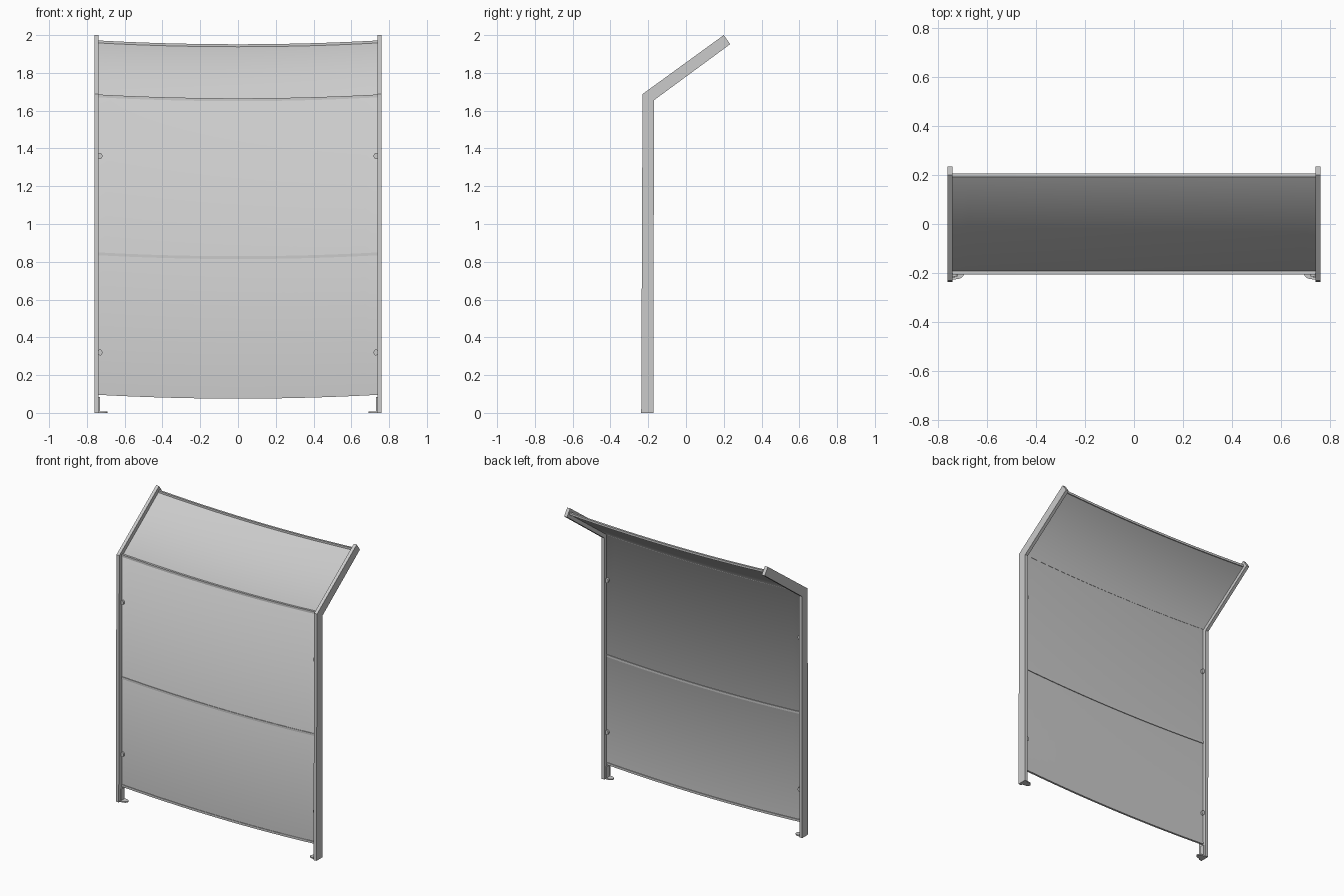
import bpy, bmesh, math
from mathutils import Vector

cube = bpy.data.objects.get("Cube")
if cube:
    bpy.data.objects.remove(cube, do_unlink=True)

grey = bpy.data.materials.new("light_grey")
grey.use_nodes = True
COLOUR = (0.6, 0.6, 0.6, 1)
grey.diffuse_color = COLOUR
grey.node_tree.nodes["Principled BSDF"].inputs["Base Color"].default_value = COLOUR

INNER, OUTER = 0.738, 0.76      # post faces in x
SAG, STEPS = 0.02, 24


def finish(name, bm, angle=None):
    bmesh.ops.recalc_face_normals(bm, faces=bm.faces)
    mesh = bpy.data.meshes.new(name)
    bm.to_mesh(mesh)
    bm.free()
    mesh.materials.append(grey)
    obj = bpy.data.objects.new(name, mesh)
    bpy.context.collection.objects.link(obj)
    if angle:
        bpy.ops.object.select_all(action='DESELECT')
        obj.select_set(True)
        bpy.context.view_layer.objects.active = obj
        bpy.ops.object.shade_smooth_by_angle(angle=math.radians(angle))
    return obj


def sagging(name, profile, angle):
    """Sweep a closed (y, z) profile across the width, dipping in the middle."""
    bm = bmesh.new()
    rings = []
    for i in range(STEPS + 1):
        t = 2 * i / STEPS - 1
        dip = SAG * (1 - t * t)
        rings.append([bm.verts.new((t * INNER, y, z - dip)) for y, z in profile])
    n = len(profile)
    for a, b in zip(rings, rings[1:]):
        for j in range(n):
            k = (j + 1) % n
            bm.faces.new((a[j], a[k], b[k], b[j]))
    bm.faces.new(rings[0])
    bm.faces.new(rings[-1])
    return finish(name, bm, angle)


def extrude(name, points, offset):
    bm = bmesh.new()
    face = bm.faces.new([bm.verts.new(p) for p in points])
    moved = bmesh.ops.extrude_face_region(bm, geom=[face])["geom"]
    bmesh.ops.translate(bm, vec=Vector(offset),
                        verts=[v for v in moved if isinstance(v, bmesh.types.BMVert)])
    return finish(name, bm, 35)


# Bent sheet, smooth across the fold
sagging("panel", [(-0.201, 0.098), (-0.201, 1.672), (0.197, 1.962),
                  (0.2, 1.957), (-0.196, 1.668), (-0.196, 0.098)], 65)

# Cross rails at the bottom, middle, fold and top edge
for name, y, z in (("bottom_rail", -0.198, 0.103), ("middle_rail", -0.198, 0.842),
                   ("fold_rail", -0.198, 1.678), ("top_rail", 0.199, 1.964)):
    h, d = 0.0075, 0.007
    sagging(name, [(y - d, z - h), (y + d, z - h), (y + d, z + h), (y - d, z + h)], 35)

# Posts, feet and clips on both sides
post = [(-0.237, 0), (-0.172, 0), (-0.17, 1.655), (0.234, 1.952), (0.2, 2.0), (-0.23, 1.688)]
for side, s in (("left", 1), ("right", -1)):
    extrude(side + "_post", [(s * INNER, y, z) for y, z in post], (s * (OUTER - INNER), 0, 0))

    # Rounded foot plate and its upright
    arc = [math.pi * (0.5 + i / 10) for i in range(11)]
    plate = [(s * (0.725 + 0.033 * math.cos(a)), -0.203 + 0.022 * math.sin(a), 0) for a in arc]
    plate += [(s * INNER, -0.225, 0), (s * INNER, -0.181, 0)]
    extrude(side + "_foot_plate", plate, (0, 0, 0.008))
    extrude(side + "_foot_upright",
            [(s * x, y, 0) for x, y in ((0.731, -0.22), (INNER, -0.22),
                                       (INNER, -0.186), (0.731, -0.186))], (0, 0, 0.085))

    # Sheet clips through the panel edge
    for level, z in (("lower", 0.32), ("upper", 1.36)):
        disc = [(s * 0.73 + 0.012 * math.cos(a), -0.213, z + 0.016 * math.sin(a))
                for a in [math.tau * i / 16 for i in range(16)]]
        extrude(f"{side}_{level}_clip", disc, (0, 0.03, 0))
